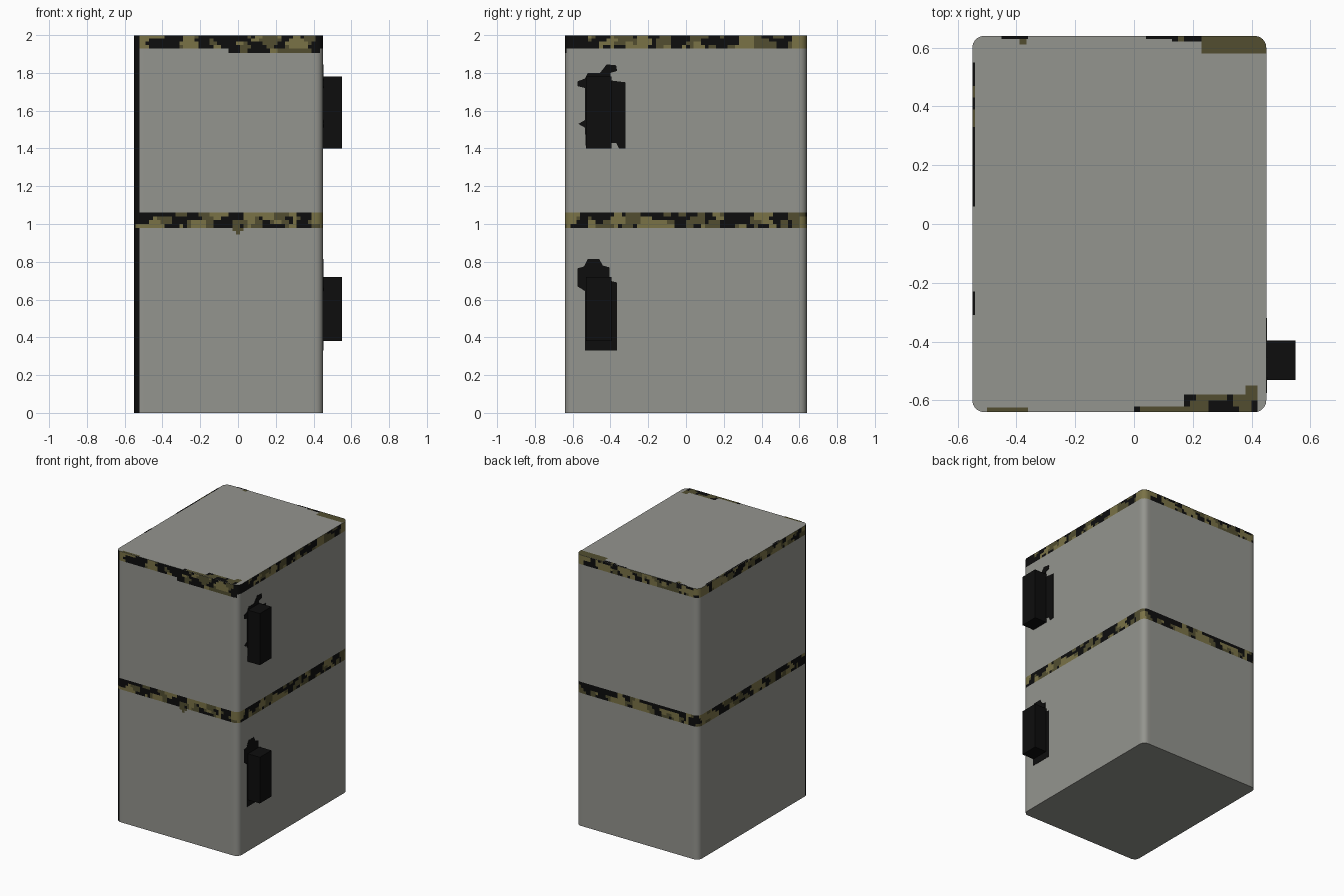
import bpy, bmesh, math
from mathutils import Vector, noise

if "Cube" in bpy.data.objects:
    bpy.data.objects.remove(bpy.data.objects["Cube"])

X0, X1, Y, R, TOP = -0.55, 0.45, 0.64, 0.04, 1.998


def mat(name, rgb):
    m = bpy.data.materials.new(name)
    m.diffuse_color = (*rgb, 1)
    m.use_nodes = True
    m.node_tree.nodes["Principled BSDF"].inputs["Base Color"].default_value = m.diffuse_color
    return m


MATS = [mat("grey_enamel", (0.295, 0.298, 0.272)), mat("black", (0.004, 0.004, 0.004)),
        mat("dark_olive_rust", (0.085, 0.076, 0.030)), mat("light_olive_rust", (0.195, 0.170, 0.062))]
GREY, BLACK, DARK, LIGHT = range(4)


def finish(name, bm, mats=MATS):
    bmesh.ops.remove_doubles(bm, verts=bm.verts, dist=1e-5)
    me = bpy.data.meshes.new(name)
    bm.to_mesh(me)
    bm.free()
    for m in mats:
        me.materials.append(m)
    ob = bpy.data.objects.new(name, me)
    bpy.context.collection.objects.link(ob)
    return ob


def rust(p):
    """Blotchy camouflage rust: picks one of three colours from noise."""
    q = Vector((p.x * 15, p.y * 15, p.z * 17))
    if noise.noise(q + Vector((7, 3, 1))) > 0.14:
        return LIGHT
    if noise.noise(q + Vector((31, 17, 9))) > 0.08:
        return DARK
    return BLACK


def outline(step=0.02):
    """Rounded rectangle, finely divided along its sides."""
    corners = [(X1 - R, -Y + R, -90), (X1 - R, Y - R, 0), (X0 + R, Y - R, 90), (X0 + R, -Y + R, 180)]
    arcs = [[Vector((cx + R * math.cos(math.radians(a + i * 18)),
                     cy + R * math.sin(math.radians(a + i * 18)), 0)) for i in range(6)]
            for cx, cy, a in corners]
    pts = []
    for arc, nxt in zip(arcs, arcs[1:] + arcs[:1]):
        pts += arc
        n = round((nxt[0] - arc[-1]).length / step)
        pts += [arc[-1].lerp(nxt[0], i / n) for i in range(1, n)]
    return pts


# Cabinet: stacked outline loops, rust painted on the two seam bands
levels = [0, 0.945, 0.963, 0.98, 1.0, 1.02, 1.04, 1.062, 1.905, 1.93, 1.948, 1.965, 1.982, TOP]
ring = outline()
bm = bmesh.new()
loops = [[bm.verts.new((p.x, p.y, z)) for p in ring] for z in levels]
n = len(ring)
for lo, hi in zip(loops, loops[1:]):
    for i in range(n):
        j = (i + 1) % n
        f = bm.faces.new((lo[i], lo[j], hi[j], hi[i]))
        c = f.calc_center_median()
        front = c.y < -Y + 0.01
        band = 0.98 < c.z < 1.062 or c.z > 1.93
        band |= front and 1.905 < c.z < 1.93 and c.x > -0.05          # sagging front edge
        drip = front and abs(c.x) < (c.z - 0.93) * 0.8 and 0.945 < c.z < 0.98
        if band:
            f.material_index = rust(c)
        elif drip:
            f.material_index = DARK
        if c.x < X0 + 0.031 and c.y < -Y + R and not (0.98 < c.z < 1.062 and c.x > X0 + 0.01):
            f.material_index = BLACK                                   # hinge corner
bm.faces.new(loops[-1])
bm.faces.new(loops[0][::-1])
cabinet = finish("cabinet", bm)
bpy.context.view_layer.objects.active = cabinet
cabinet.select_set(True)
bpy.ops.object.shade_smooth_by_angle(angle=math.radians(35))


def clamp(x, y):
    """Keep a point inside the rounded top outline."""
    c = Vector((min(max(x, X0 + R), X1 - R), min(max(y, -Y + R), Y - R)))
    d = Vector((x, y)) - c
    if d.length > R:
        d *= R / d.length
    return c + d


# Rust patches along the top edges: x range, y range, colour (None = mottled)
patches = [(0.23, 0.45, 0.58, 0.64, DARK), (0.13, 0.23, 0.62, 0.64, None), (0.04, 0.13, 0.63, 0.64, BLACK),
           (-0.45, -0.36, 0.63, 0.64, BLACK), (-0.39, -0.365, 0.61, 0.63, DARK),
           (0.17, 0.42, -0.64, -0.58, None), (0.38, 0.42, -0.58, -0.55, DARK),
           (0.0, 0.17, -0.64, -0.62, None), (-0.5, -0.36, -0.64, -0.625, DARK),
           (-0.55, -0.54, 0.25, 0.55, None), (-0.55, -0.54, 0.06, 0.25, BLACK),
           (-0.55, -0.54, -0.31, -0.23, BLACK)]
bm = bmesh.new()
for xa, xb, ya, yb, col in patches:
    nx, ny = max(1, round((xb - xa) / 0.02)), max(1, round((yb - ya) / 0.02))
    for i in range(nx):
        for j in range(ny):
            u = [xa + (xb - xa) * k / nx for k in (i, i + 1)]
            v = [ya + (yb - ya) * k / ny for k in (j, j + 1)]
            quad = [clamp(a, b) for a, b in ((u[0], v[0]), (u[1], v[0]), (u[1], v[1]), (u[0], v[1]))]
            f = bm.faces.new([bm.verts.new((p.x, p.y, 2.0)) for p in quad])
            pick = rust(f.calc_center_median())
            f.material_index = pick if col is None else col
            if col is None and pick == LIGHT:
                f.material_index = DARK
finish("top_rust_patches", bm)


# Door handles: plain upright blocks
def handle(name, z0, z1):
    bm = bmesh.new()
    bmesh.ops.create_cube(bm, size=1)
    for v in bm.verts:
        v.co = Vector((0.495 + v.co.x * 0.11, -0.463 + v.co.y * 0.135, (z0 + z1) / 2 + v.co.z * (z1 - z0)))
    finish(name, bm, [MATS[BLACK]])


handle("upper_handle", 1.40, 1.78)
handle("lower_handle", 0.38, 0.72)


# Black stains behind the handles: thin outlined plates on the right side
def stain(name, pts):
    bm = bmesh.new()
    f = bm.faces.new([bm.verts.new((X1 - 0.002, y, z)) for y, z in pts])
    top = bmesh.ops.extrude_face_region(bm, geom=[f])
    bmesh.ops.translate(bm, vec=(0.004, 0, 0), verts=[v for v in top["geom"] if isinstance(v, bmesh.types.BMVert)])
    bmesh.ops.recalc_face_normals(bm, faces=bm.faces)
    finish(name, bm, [MATS[BLACK]])


stain("upper_stain", [(-.53, 1.40), (-.41, 1.40), (-.40, 1.43), (-.37, 1.43), (-.355, 1.40), (-.32, 1.40),
                      (-.32, 1.75), (-.40, 1.76), (-.40, 1.80), (-.365, 1.81), (-.37, 1.84), (-.42, 1.845),
                      (-.455, 1.80), (-.52, 1.80), (-.535, 1.77), (-.575, 1.755), (-.575, 1.73),
                      (-.535, 1.72), (-.535, 1.55), (-.57, 1.53), (-.535, 1.51)])
stain("lower_stain", [(-.535, .33), (-.365, .33), (-.365, .69), (-.405, .70), (-.405, .77), (-.44, .78),
                      (-.46, .815), (-.52, .815), (-.54, .775), (-.575, .765), (-.575, .67), (-.535, .645)])
